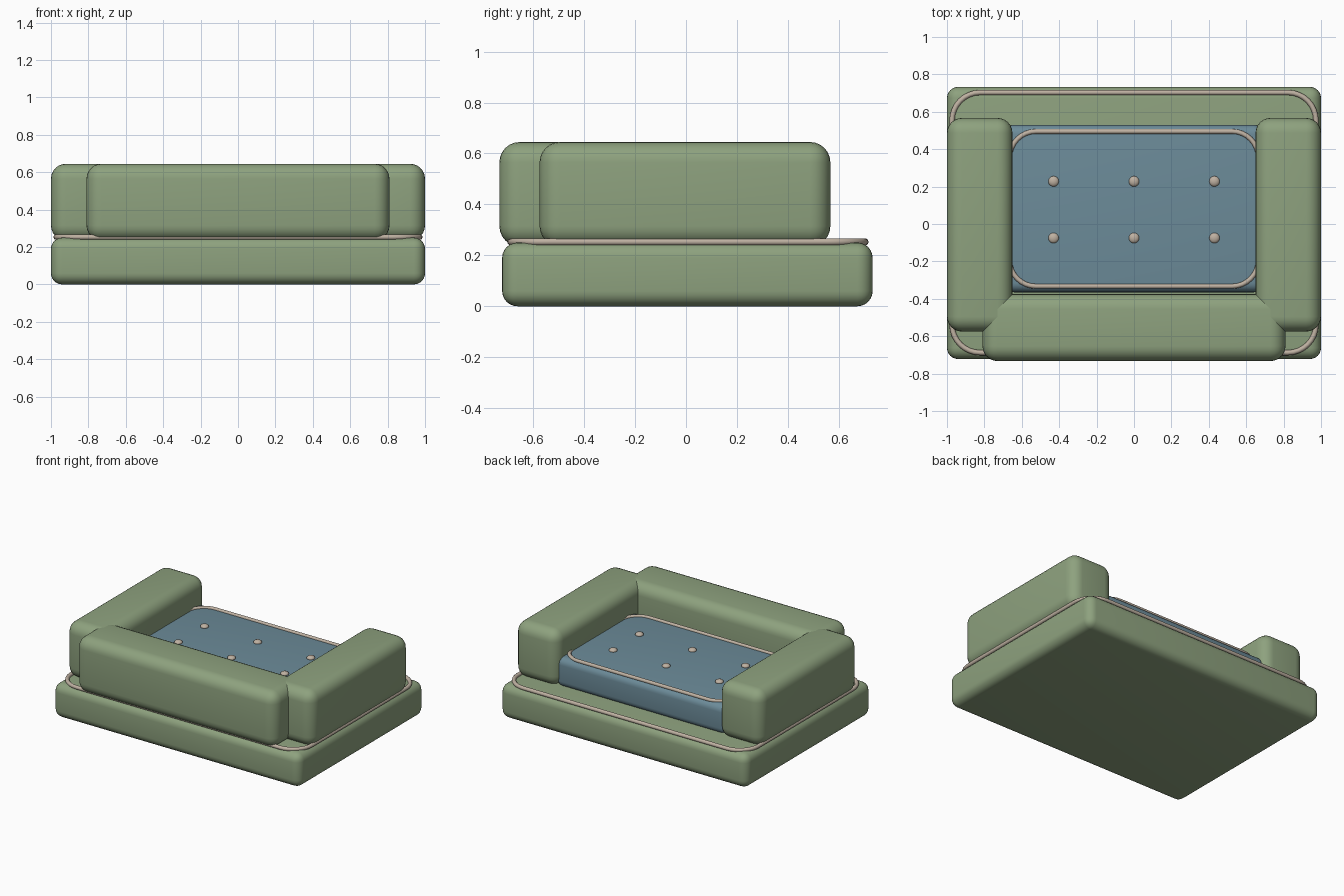
import bpy, math

if "Cube" in bpy.data.objects:
    bpy.data.objects.remove(bpy.data.objects["Cube"])


def material(name, rgb):
    m = bpy.data.materials.new(name)
    m.diffuse_color = (*rgb, 1)
    m.use_nodes = True
    m.node_tree.nodes["Principled BSDF"].inputs["Base Color"].default_value = m.diffuse_color
    return m


GREEN = material("green_fabric", (0.27, 0.36, 0.21))
BLUE = material("blue_fabric", (0.15, 0.26, 0.32))
BEIGE = material("beige_trim", (0.52, 0.44, 0.36))


def padded_box(name, lo, hi, radius, mat):
    """Soft upholstered block between two corners."""
    bpy.ops.mesh.primitive_cube_add(size=1, location=[(a + b) / 2 for a, b in zip(lo, hi)])
    ob = bpy.context.object
    ob.name = name
    ob.scale = [b - a for a, b in zip(lo, hi)]
    bpy.ops.object.transform_apply(location=False, rotation=False, scale=True)
    bev = ob.modifiers.new("round", 'BEVEL')
    bev.width = radius
    bev.segments = 6
    bpy.ops.object.modifier_apply(modifier="round")
    bpy.ops.object.shade_smooth_by_angle(angle=math.radians(40))
    ob.data.materials.append(mat)
    return ob


def piping(name, x, y0, y1, z, corner, tube):
    """Closed rounded-rectangle cord."""
    pts = []
    for i, (cx, cy) in enumerate([(x - corner, y1 - corner), (corner - x, y1 - corner),
                                  (corner - x, y0 + corner), (x - corner, y0 + corner)]):
        for k in range(9):
            a = math.radians(90 * i + 90 * k / 8)
            pts.append((cx + corner * math.cos(a), cy + corner * math.sin(a), z))
    cu = bpy.data.curves.new(name, 'CURVE')
    cu.dimensions = '3D'
    cu.bevel_depth = tube
    cu.bevel_resolution = 3
    sp = cu.splines.new('POLY')
    sp.points.add(len(pts) - 1)
    for p, co in zip(sp.points, pts):
        p.co = (*co, 1)
    sp.use_cyclic_u = True
    cu.materials.append(BEIGE)
    ob = bpy.data.objects.new(name, cu)
    bpy.context.collection.objects.link(ob)


# Base, backrest and arms
padded_box("base", (-1, -0.722, 0), (1, 0.733, 0.25), 0.06, GREEN)
padded_box("backrest", (-0.81, -0.733, 0.235), (0.81, -0.375, 0.645), 0.08, GREEN)
for side, label in ((-1, "left"), (1, "right")):
    xs = sorted((side * 0.65, side * 1.0))
    padded_box(label + "_arm", (xs[0], -0.575, 0.235), (xs[1], 0.567, 0.645), 0.08, GREEN)

# Seat cushion
padded_box("seat_cushion", (-0.69, -0.365, 0.235), (0.69, 0.53, 0.452), 0.05, BLUE)

# Trim cords
piping("base_piping", 0.973, -0.688, 0.703, 0.253, 0.15, 0.014)
piping("seat_piping", 0.665, -0.333, 0.495, 0.452, 0.14, 0.013)

# Tufting buttons
for i, x in enumerate((-0.43, 0, 0.43)):
    for j, y in enumerate((-0.075, 0.228)):
        bpy.ops.mesh.primitive_uv_sphere_add(segments=20, ring_count=12, radius=0.028,
                                             location=(x, y, 0.455))
        b = bpy.context.object
        b.name = f"button_{i}_{j}"
        b.scale.z = 0.6
        bpy.ops.object.shade_smooth()
        b.data.materials.append(BEIGE)
